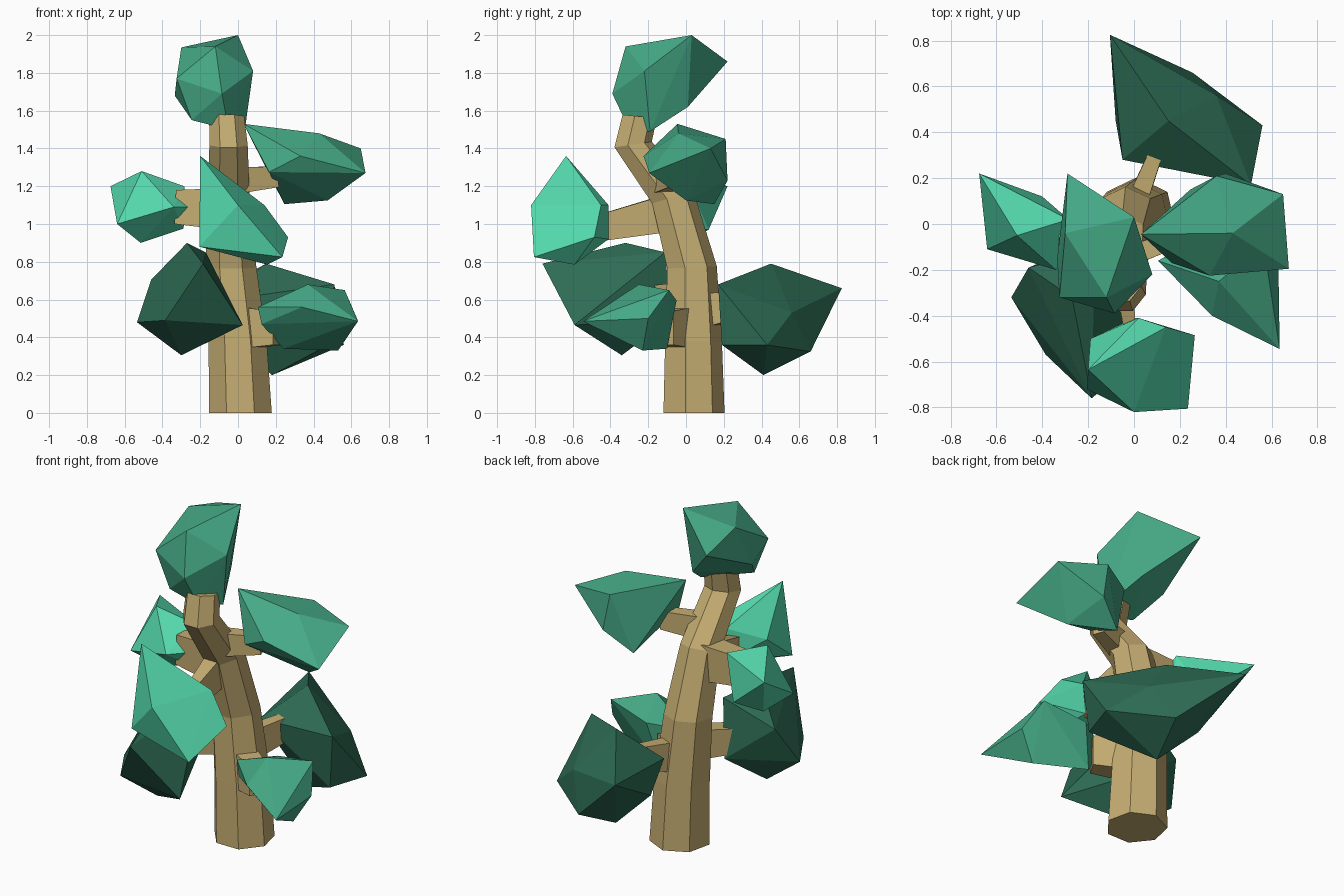
import bpy, bmesh, math
from mathutils import Vector


def material(name, rgb):
    m = bpy.data.materials.new(name)
    m.diffuse_color = (*rgb, 1)
    return m


BARK = material("bark", (0.56, 0.42, 0.17))
BRIGHT = material("bright_leaf", (0.09, 0.70, 0.42))
MID = material("mid_leaf", (0.06, 0.40, 0.24))
DARK = material("dark_leaf", (0.027, 0.15, 0.09))


def finish(name, bm, mat):
    bmesh.ops.recalc_face_normals(bm, faces=bm.faces)
    me = bpy.data.meshes.new(name)
    bm.to_mesh(me)
    bm.free()
    me.materials.append(mat)
    ob = bpy.data.objects.new(name, me)
    bpy.context.collection.objects.link(ob)


def loft(name, rings, mat):
    """Skin a list of equal-length vertex rings and cap both ends."""
    bm = bmesh.new()
    loops = [[bm.verts.new(p) for p in ring] for ring in rings]
    n = len(loops[0])
    for a, b in zip(loops, loops[1:]):
        for i in range(n):
            j = (i + 1) % n
            bm.faces.new((a[i], a[j], b[j], b[i]))
    bm.faces.new(loops[0][::-1])
    bm.faces.new(loops[-1])
    finish(name, bm, mat)


def clump(name, mat, points):
    """Faceted foliage: convex hull of a few corner points."""
    bm = bmesh.new()
    for p in points:
        bm.verts.new(p)
    res = bmesh.ops.convex_hull(bm, input=bm.verts)
    inside = [g for g in res["geom_interior"] if isinstance(g, bmesh.types.BMVert)]
    bmesh.ops.delete(bm, geom=inside, context='VERTS')
    finish(name, bm, mat)


def branch(name, start, end, size0, size1):
    """Tapered four-sided limb; sizes are (half width, half height)."""
    a, b = Vector(start), Vector(end)
    d = (b - a).normalized()
    side = d.cross(Vector((0, 0, 1))).normalized()
    up = side.cross(d)
    rings = [[c + side * sx * w + up * sz * h
              for sx, sz in ((-1, -1), (1, -1), (1, 1), (-1, 1))]
             for c, (w, h) in ((a, size0), (b, size1))]
    loft(name, rings, BARK)


# trunk: bent seven-sided column (x, y, z, radius, y-tilt)
TRUNK = [(0.013, 0.034, 0, 0.17, 0), (-0.002, 0.032, 0.38, 0.158, 0),
         (-0.037, 0.025, 0.77, 0.138, 0.05), (-0.05, -0.075, 1.14, 0.115, 0.3),
         (-0.05, -0.285, 1.42, 0.104, 0.15), (-0.06, -0.25, 1.57, 0.095, -0.1)]
rings = []
for x, y, z, r, t in TRUNK:
    ring = []
    for i in range(7):
        a = math.pi / 2 + i * math.tau / 7
        ring.append((x + r * math.cos(a), y + r * math.sin(a), z + t * r * math.sin(a)))
    rings.append(ring)
loft("trunk", rings, BARK)

# branches
branch("left_branch", (-0.08, -0.07, 1.08), (-0.33, -0.06, 1.09), (0.07, 0.11), (0.055, 0.09))
branch("front_branch", (-0.06, -0.08, 1.06), (-0.02, -0.45, 0.98), (0.05, 0.10), (0.025, 0.07))
branch("upper_right_branch", (-0.02, -0.14, 1.23), (0.20, -0.06, 1.25), (0.045, 0.07), (0.035, 0.055))
branch("lower_right_branch", (0.04, -0.01, 0.45), (0.21, -0.11, 0.45), (0.07, 0.11), (0.05, 0.09))
branch("back_branch", (0.01, 0.09, 0.54), (0.10, 0.32, 0.58), (0.045, 0.09), (0.03, 0.07))
branch("lower_left_branch", (-0.07, 0.0, 0.6), (-0.25, -0.2, 0.6), (0.05, 0.09), (0.045, 0.07))

# foliage
clump("top_foliage", MID, [
    (0.0, 0.03, 2.0), (-0.29, 0.22, 1.86), (-0.3, -0.04, 1.935), (-0.12, -0.32, 1.94),
    (0.08, -0.22, 1.81), (-0.085, -0.39, 1.69), (-0.325, -0.32, 1.77), (-0.335, -0.15, 1.68),
    (-0.245, -0.3, 1.55), (0.035, -0.19, 1.49), (-0.05, -0.3, 1.5), (-0.05, 0.01, 1.62)])
clump("upper_right_foliage", MID, [
    (0.03, -0.045, 1.53), (0.43, -0.04, 1.48), (0.65, 0.13, 1.4), (0.675, -0.195, 1.27),
    (0.33, -0.225, 1.36), (0.36, 0.21, 1.45), (0.4, 0.22, 1.23), (0.475, 0.0, 1.125),
    (0.245, 0.15, 1.105), (0.165, -0.17, 1.275)])
clump("left_foliage", BRIGHT, [
    (-0.675, 0.22, 1.2), (-0.51, -0.05, 1.28), (-0.285, 0.02, 1.2), (-0.265, -0.12, 1.09),
    (-0.29, -0.03, 0.975), (-0.515, 0.0, 0.9), (-0.64, -0.11, 1.0), (-0.34, -0.2, 1.09),
    (-0.4, 0.12, 0.97)])
clump("front_foliage", BRIGHT, [
    (-0.2, -0.635, 1.36), (0.14, -0.45, 1.1), (0.265, -0.485, 0.93), (0.235, -0.805, 0.825),
    (0.155, -0.59, 0.785), (0.0, -0.82, 1.1), (-0.205, -0.72, 0.88), (-0.19, -0.5, 1.055),
    (0.0, -0.41, 0.92), (0.02, -0.41, 1.1)])
clump("lower_left_foliage", DARK, [
    (-0.27, -0.32, 0.9), (-0.46, -0.19, 0.705), (-0.535, -0.32, 0.48), (-0.3, -0.34, 0.305),
    (0.025, -0.59, 0.465), (-0.185, -0.76, 0.79), (-0.385, -0.57, 0.49), (-0.17, -0.11, 0.85),
    (-0.2, -0.08, 0.5)])
clump("lower_right_foliage", MID, [
    (0.105, -0.16, 0.56), (0.37, -0.25, 0.68), (0.565, -0.09, 0.65), (0.635, -0.545, 0.485),
    (0.34, -0.4, 0.56), (0.53, -0.23, 0.33), (0.24, -0.1, 0.34), (0.63, -0.2, 0.5),
    (0.3, -0.05, 0.595), (0.125, -0.17, 0.47)])
clump("back_foliage", DARK, [
    (-0.105, 0.825, 0.66), (0.255, 0.66, 0.325), (0.56, 0.43, 0.36), (0.51, 0.17, 0.68),
    (0.15, 0.45, 0.79), (-0.08, 0.45, 0.45), (-0.05, 0.28, 0.6), (0.18, 0.41, 0.2),
    (0.48, 0.19, 0.36), (0.36, 0.56, 0.53)])
